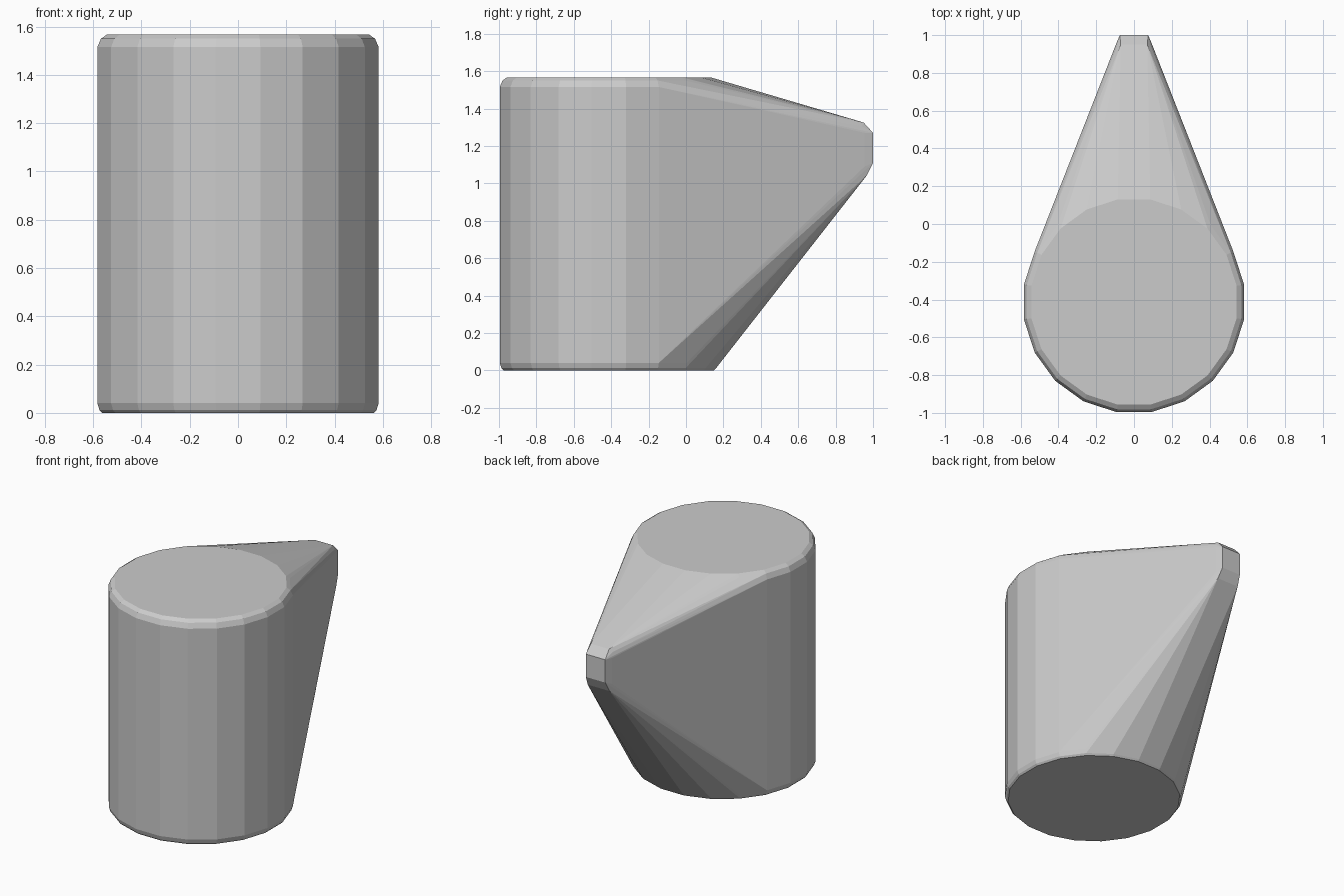
import bpy, bmesh
from math import cos, sin, pi

if "Cube" in bpy.data.objects:
    bpy.data.objects.remove(bpy.data.objects["Cube"])

SIDES = 20
CENTRE_Y = -0.413
bm = bmesh.new()

# Drum: rounded-edge rings as (height, radius)
for z, r in [(0, .57), (.012, .581), (.04, .59), (1.515, .59), (1.55, .575), (1.567, .55)]:
    for i in range(SIDES):
        a = 2 * pi * (i + .5) / SIDES
        bm.verts.new((r * cos(a), CENTRE_Y + r * sin(a), z))

# Blunt chamfered tip as (half width, y, z)
for x, y, z in [(.075, 1, 1.11), (.075, 1, 1.27), (.07, .95, 1.325),
                (.09, .94, 1.305), (.085, .965, 1.04), (.094, .955, 1.09),
                (.094, .955, 1.27)]:
    for s in (-1, 1):
        bm.verts.new((s * x, y, z))

# Wrap both into one tapered body
res = bmesh.ops.convex_hull(bm, input=bm.verts[:])
junk = {v for v in res['geom_interior'] + res['geom_unused'] if isinstance(v, bmesh.types.BMVert)}
bmesh.ops.delete(bm, geom=list(junk), context='VERTS')
bmesh.ops.dissolve_limit(bm, angle_limit=.01, verts=bm.verts[:], edges=bm.edges[:])
bmesh.ops.recalc_face_normals(bm, faces=bm.faces[:])

mesh = bpy.data.meshes.new("tapered_body")
bm.to_mesh(mesh)
bm.free()
bpy.context.collection.objects.link(bpy.data.objects.new("tapered_body", mesh))
